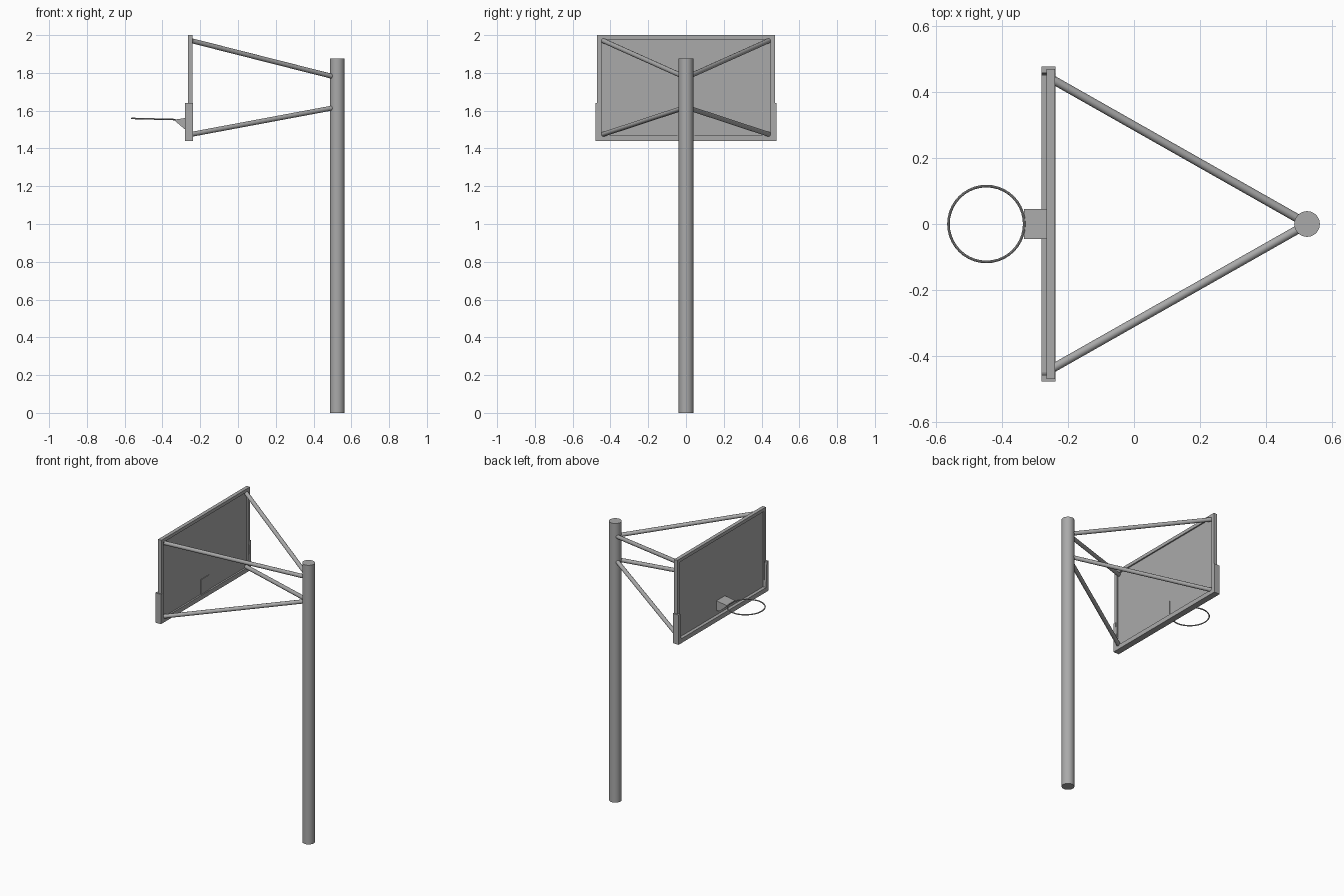
import bpy, bmesh, math
from mathutils import Vector

cube = bpy.data.objects.get("Cube")
if cube:
    bpy.data.objects.remove(cube)

grey = bpy.data.materials.new("plain grey")
grey.use_nodes = True
colour = (0.4, 0.4, 0.4, 1)
grey.diffuse_color = colour
grey.node_tree.nodes["Principled BSDF"].inputs["Base Color"].default_value = colour


def add_mesh(name, bm, smooth=False):
    bmesh.ops.recalc_face_normals(bm, faces=bm.faces)
    mesh = bpy.data.meshes.new(name)
    bm.to_mesh(mesh)
    bm.free()
    mesh.materials.append(grey)
    obj = bpy.data.objects.new(name, mesh)
    bpy.context.collection.objects.link(obj)
    if smooth:
        bpy.ops.object.select_all(action='DESELECT')
        obj.select_set(True)
        bpy.context.view_layer.objects.active = obj
        bpy.ops.object.shade_smooth_by_angle(angle=math.radians(40))
    return obj


def tube(name, start, end, radius, sides):
    start, end = Vector(start), Vector(end)
    bm = bmesh.new()
    bmesh.ops.create_cone(bm, cap_ends=True, segments=sides, radius1=radius,
                          radius2=radius, depth=(end - start).length)
    turn = (end - start).to_track_quat('Z', 'Y').to_matrix().to_4x4()
    bmesh.ops.transform(bm, matrix=turn, verts=bm.verts)
    bmesh.ops.translate(bm, vec=(start + end) / 2, verts=bm.verts)
    return add_mesh(name, bm, True)


def prism(name, profile, axis, low, high):
    """Extrude a closed 2D profile along x (profile y, z) or y (profile x, z)."""
    bm = bmesh.new()
    place = (lambda a, b: (low, a, b)) if axis == 'x' else (lambda a, b: (a, low, b))
    face = bm.faces.new([bm.verts.new(place(a, b)) for a, b in profile])
    moved = bmesh.ops.extrude_face_region(bm, geom=[face])["geom"]
    shift = (high - low, 0, 0) if axis == 'x' else (0, high - low, 0)
    bmesh.ops.translate(bm, vec=shift,
                        verts=[v for v in moved if isinstance(v, bmesh.types.BMVert)])
    return add_mesh(name, bm)


def rect(a0, a1, b0, b1):
    return [(a0, b0), (a1, b0), (a1, b1), (a0, b1)]


# Pole and the four arms that carry the board
POLE_X = 0.525
tube("pole", (POLE_X, 0, 0), (POLE_X, 0, 1.875), 0.039, 24)
for level, board_z, pole_z in (("upper", 1.97, 1.78), ("lower", 1.475, 1.615)):
    for side, s in (("left", 1), ("right", -1)):
        tube(f"{level}_arm_{side}", (-0.245, s * 0.437, board_z),
             (POLE_X - 0.02, s * 0.012, pole_z), 0.013, 12)

# Backboard panel inside a rectangular frame
BACK, FRONT = -0.24, -0.265
prism("backboard_panel", rect(-0.46, 0.46, 1.455, 1.985), 'x', -0.258, -0.249)
for name, profile in (("frame_top", rect(-0.47, 0.47, 1.978, 2.0)),
                      ("frame_bottom", rect(-0.47, 0.47, 1.447, 1.47)),
                      ("frame_left", rect(0.447, 0.47, 1.47, 1.978)),
                      ("frame_right", rect(-0.47, -0.447, 1.47, 1.978))):
    prism(name, profile, 'x', FRONT, BACK)

# Protective padding wrapped round the lower edge and corners
prism("edge_padding_bottom", rect(-0.478, 0.478, 1.44, 1.47), 'x', -0.28, -0.238)
for side, s in (("left", 1), ("right", -1)):
    outline = [(s * 0.478, 1.47), (s * 0.478, 1.64), (s * 0.458, 1.64), (s * 0.45, 1.47)]
    prism(f"edge_padding_{side}", outline, 'x', -0.28, -0.238)

# Rim with its wedge bracket and mounting plate
prism("rim_bracket", [(-0.255, 1.565), (-0.255, 1.5), (-0.28, 1.5),
                      (-0.333, 1.545), (-0.333, 1.553)], 'y', -0.045, 0.045)
prism("rim_mounting_plate", rect(-0.045, 0.045, 1.47, 1.57), 'x', -0.25, -0.245)
bpy.ops.mesh.primitive_torus_add(location=(-0.448, 0, 1.556), major_radius=0.115,
                                 minor_radius=0.004, major_segments=40, minor_segments=8,
                                 rotation=(0, math.radians(1.5), 0))
rim = bpy.context.object
rim.name = "rim"
rim.data.materials.append(grey)
bpy.ops.object.shade_smooth_by_angle(angle=math.radians(40))
